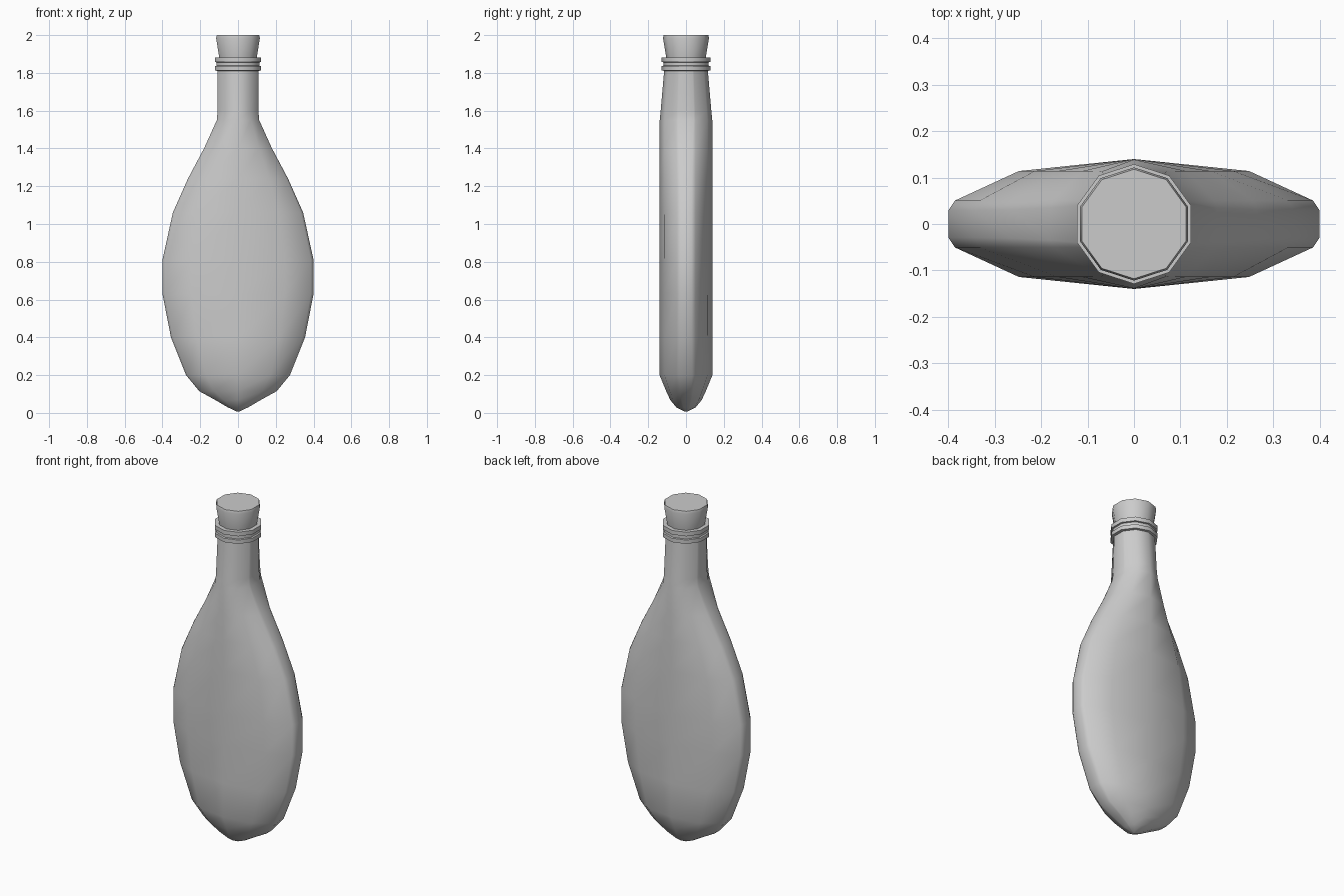
import bpy, bmesh, math

if "Cube" in bpy.data.objects:
    bpy.data.objects.remove(bpy.data.objects["Cube"])


def loft(name, section, rings, angle):
    """Skin closed rings; section(hx, hy, ...) gives the outline of one ring."""
    bm = bmesh.new()
    loops = []
    for z, *size in rings:
        loops.append([bm.verts.new((x, y, z)) for x, y in section(*size)])
    n = len(loops[0])
    for a, b in zip(loops, loops[1:]):
        for i in range(n):
            j = (i + 1) % n
            bm.faces.new((a[i], a[j], b[j], b[i]))
    bm.faces.new(loops[0][::-1])
    bm.faces.new(loops[-1])
    bmesh.ops.recalc_face_normals(bm, faces=bm.faces)
    me = bpy.data.meshes.new(name)
    bm.to_mesh(me)
    bm.free()
    ob = bpy.data.objects.new(name, me)
    bpy.context.collection.objects.link(ob)
    bpy.ops.object.select_all(action='DESELECT')
    ob.select_set(True)
    bpy.context.view_layer.objects.active = ob
    bpy.ops.object.shade_smooth_by_angle(angle=math.radians(angle))
    return ob


def flask_section(hx, hy, edge):
    # quarter outline mirrored in x and y; edge is the half width of the rim facet
    q = [(hx, hy * edge), (hx * .965, hy * .36), (hx * .62, hy * .815)]
    right = [(x, -y) for x, y in q[::-1]] + q
    left = [(-x, -y) for x, y in right]
    return right + [(0, hy)] + left + [(0, -hy)]


def decagon(r):
    return [(r * math.cos(a), r * math.sin(a))
            for a in (math.radians(18 + 36 * i) for i in range(10))]


# flattened bottle body running up into the round neck
loft("bottle_body", flask_section, [
    (.007, .006, .006, .3),
    (.03, .055, .052, .3),
    (.068, .12, .083, .27),
    (.115, .205, .105, .25),
    (.20, .275, .14, .23),
    (.40, .355, .14, .21),
    (.63, .40, .14, .21),
    (.81, .40, .14, .21),
    (1.06, .345, .14, .21),
    (1.24, .265, .14, .22),
    (1.40, .18, .14, .25),
    (1.55, .112, .139, .29),
    (1.60, .108, .134, .31),
    (1.83, .108, .114, .31)], 40)

# double-ridged lip
loft("neck_lip", decagon, [
    (1.81, .110), (1.813, .129), (1.836, .129), (1.838, .120),
    (1.856, .120), (1.858, .129), (1.882, .129), (1.882, .104)], 40)

# tapered cork
loft("cork", decagon, [
    (1.86, .103), (1.89, .106), (1.985, .122), (2.0, .118)], 40)
